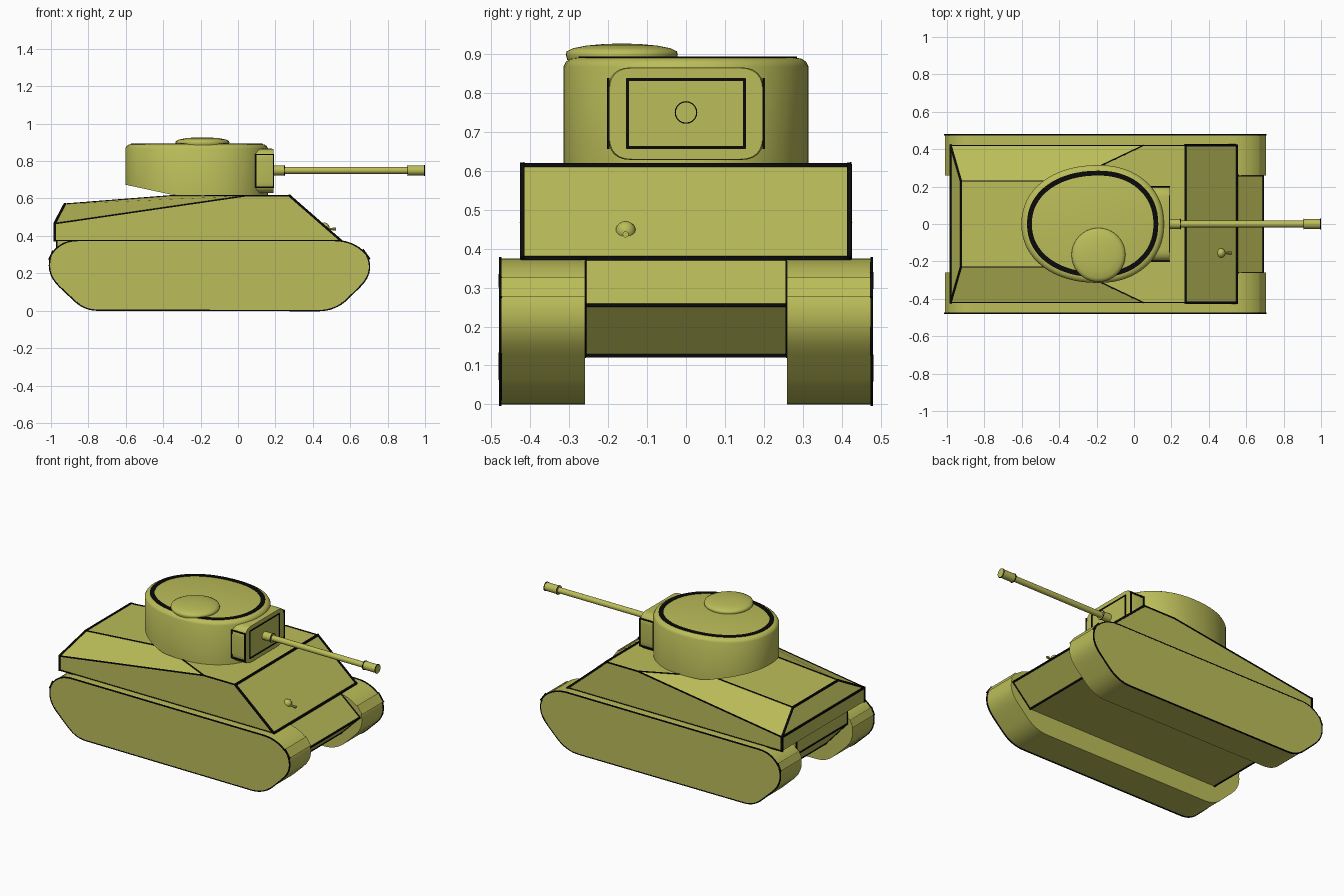
import bpy, bmesh, math
from mathutils import Vector

if "Cube" in bpy.data.objects:
    bpy.data.objects.remove(bpy.data.objects["Cube"])


def material(name, rgb):
    m = bpy.data.materials.new(name)
    m.diffuse_color = (*rgb, 1)
    m.use_nodes = True
    m.node_tree.nodes["Principled BSDF"].inputs["Base Color"].default_value = m.diffuse_color
    return m


OLIVE = material("olive", (0.50, 0.51, 0.10))
BLACK = material("black", (0.003, 0.003, 0.003))


def finish(name, bm, mat=OLIVE, smooth=None):
    bmesh.ops.recalc_face_normals(bm, faces=bm.faces)
    me = bpy.data.meshes.new(name)
    bm.to_mesh(me)
    bm.free()
    ob = bpy.data.objects.new(name, me)
    me.materials.append(mat)
    bpy.context.collection.objects.link(ob)
    if smooth:
        bpy.ops.object.select_all(action='DESELECT')
        ob.select_set(True)
        bpy.context.view_layer.objects.active = ob
        bpy.ops.object.shade_smooth_by_angle(angle=math.radians(smooth))
    return ob


def loft(name, loops, smooth=None, mat=OLIVE, cap=True):
    """Skin closed loops of equal length, capping both ends."""
    bm = bmesh.new()
    rows = [[bm.verts.new(p) for p in loop] for loop in loops]
    n = len(rows[0])
    for a, b in zip(rows, rows[1:]):
        for i in range(n):
            bm.faces.new((a[i], a[(i + 1) % n], b[(i + 1) % n], b[i]))
    if cap:
        bm.faces.new(rows[0])
        bm.faces.new(rows[-1])
    return finish(name, bm, mat, smooth)


def slab(name, profile, y0, y1, smooth=None):
    return loft(name, [[(x, y, z) for x, z in profile] for y in (y0, y1)], smooth)


def edging(name, lines, r):
    """Black square rods along polylines."""
    bm = bmesh.new()
    for pts in lines:
        for a, b in zip(pts, pts[1:]):
            a, b = Vector(a), Vector(b)
            d = (b - a).normalized()
            u = d.orthogonal().normalized() * r
            v = d.cross(u)
            ends = [[bm.verts.new(p + k) for k in (u, v, -u, -v)]
                    for p in (a - d * r * .5, b + d * r * .5)]
            for i in range(4):
                j = (i + 1) % 4
                bm.faces.new((ends[0][i], ends[0][j], ends[1][j], ends[1][i]))
            bm.faces.new(ends[0])
            bm.faces.new(ends[1])
    return finish(name, bm, BLACK)


def spin_x(name, profile, y, z, n=20):
    """Turned part along x from (x, radius) pairs."""
    loft(name, [[(x, y + r * math.cos(2 * math.pi * i / n), z + r * math.sin(2 * math.pi * i / n))
                 for i in range(n)] for x, r in profile], 35)


def rounded(points, steps=6):
    """Round a closed outline of (a, b, radius) corners."""
    out = []
    for i, (a, b, r) in enumerate(points):
        p = Vector((a, b))
        q0 = p + (Vector(points[i - 1][:2]) - p).normalized() * r
        q1 = p + (Vector(points[(i + 1) % len(points)][:2]) - p).normalized() * r
        if r == 0:
            out.append(p)
            continue
        for k in range(steps + 1):
            t = k / steps
            out.append(q0 * (1 - t) ** 2 + p * 2 * t * (1 - t) + q1 * t * t)
    return [tuple(p) for p in out]


# Tracks
track = rounded([(-.82, .003, .07), (-1.04, .21, .12), (-.965, .375, .11),
                 (.635, .375, .12), (.745, .22, .13), (.52, 0, .09)], 8)
for s, side in ((-1, "right"), (1, "left")):
    slab(side + "_track", track, s * .26, s * .48, 40)
    edging(side + "_track_edging", [[(x, s * .477, z) for x, z in track + track[:1]]], .005)

# Lower hull
lower = [(-.97, .375), (-.97, .29), (-.82, .125), (.56, .125), (.69, .255), (.55, .375)]
slab("lower_hull", lower, -.26, .26)
edging("lower_hull_edging",
       [[(x, s * .26, z) for x, z in lower[:3]] for s in (-1, 1)]
       + [[(x, s * .26, z) for x, z in lower[3:]] for s in (-1, 1)]
       + [[(x, -.26, z), (x, .26, z)] for x, z in lower[1:5]], .006)

# Upper hull: front plate, roof, engine deck, slanted flanks and rear
P = {"nose": (.55, .42, .375), "brow": (.275, .42, .615), "waist": (.05, .42, .615),
     "deck": (-.35, .23, .615), "tail": (-.925, .23, .57),
     "rear": (-.98, .42, .465), "foot": (-.98, .42, .375)}


def at(key, s):
    x, y, z = P[key]
    return (x, y * s, z)


bm = bmesh.new()
V = {(k, s): bm.verts.new(at(k, s)) for k in P for s in (-1, 1)}
for s in (-1, 1):
    for keys in (("nose", "brow", "waist", "rear", "foot"), ("waist", "deck", "tail", "rear")):
        bm.faces.new([V[k, s] for k in keys])
for keys in (("nose", "brow"), ("brow", "waist", "deck"), ("deck", "tail"),
             ("tail", "rear"), ("rear", "foot"), ("foot", "nose")):
    bm.faces.new([V[k, -1] for k in keys] + [V[k, 1] for k in reversed(keys)])
finish("upper_hull", bm)
edging("hull_thick_edging",
       [[at(k, s) for k in ("nose", "brow")] for s in (-1, 1)]
       + [[at(k, s) for k in ("tail", "rear", "foot")] for s in (-1, 1)]
       + [[at(k, -1), at(k, 1)] for k in ("nose", "brow", "tail", "rear")], .008)
edging("hull_thin_edging",
       [[at(k, s) for k in ("brow", "waist", "rear")] for s in (-1, 1)]
       + [[at(k, s) for k in ("waist", "deck", "tail")] for s in (-1, 1)]
       + [[at(k, s) for k in ("foot", "nose")] for s in (-1, 1)], .005)


# Turret: egg-shaped drum with a raised rear underside
def egg(inset, z):
    pts = []
    for i in range(64):
        a = 2 * math.pi * i / 64
        c, s = math.cos(a), math.sin(a)
        rx = (.35 if c > 0 else .412) - inset
        pts.append((-.19 + rx * math.copysign(abs(c) ** .93, c),
                    (.315 - inset) * math.copysign(abs(s) ** .93, s), z))
    return pts


base = [(x, y, .615 + max(0, -.33 - x) / .27 * .058) for x, y, _ in egg(0, 0)]
loft("turret", [base, egg(0, .868), egg(.006, .88), egg(.018, .888), egg(.032, .891)], 40)
loft("turret_roof_ring", [egg(.03, .889), egg(.03, .894), egg(.056, .894), egg(.056, .889)],
     mat=BLACK, cap=False)


# Hatch dome
def disc(r, z):
    return [(-.19 + r * math.cos(math.pi * i / 20), -.165 + r * math.sin(math.pi * i / 20), z)
            for i in range(40)]


loft("hatch", [disc(r, z) for r, z in ((.14, .885), (.144, .898), (.142, .907), (.125, .915),
                                       (.09, .922), (.045, .926), (.01, .927))], 60)

# Gun shield
shield = rounded([(-.2, .628, .06), (.2, .628, .06), (.2, .866, .06), (-.2, .866, .06)])
loft("gun_shield", [[(x, y * k, .747 + (z - .747) * k) for y, z in shield]
                    for x, k in ((.09, 1), (.182, 1), (.19, .985))], 40)
edging("gun_shield_edging",
       [[(.19, y, z) for y, z in ((-.15, .66), (.15, .66), (.15, .835), (-.15, .835), (-.15, .66))]]
       + [[(x, s * .2, z) for x, z in ((.19, .66), (.19, .835), (.095, .835), (.095, .66), (.19, .66))]
          for s in (-1, 1)], .005)

# Main gun
spin_x("gun_barrel", [(.18, .018), (.95, .018)], 0, .75)
spin_x("gun_collar", [(.19, .026), (.25, .026)], 0, .75)
spin_x("muzzle", [(.905, .026), (1.0, .026)], 0, .75)
edging("gun_rings", [[(x, .027 * math.cos(math.pi * i / 10), .75 + .027 * math.sin(math.pi * i / 10))
                      for i in range(21)] for x in (.248, .908, .997)], .0025)

# Bow machine gun
bm = bmesh.new()
bmesh.ops.create_uvsphere(bm, u_segments=16, v_segments=10, radius=.026)
bmesh.ops.translate(bm, verts=bm.verts, vec=(.463, -.155, .445))
finish("bow_gun_ball", bm, smooth=60)
spin_x("bow_gun_barrel", [(.46, .005), (.505, .005), (.505, .008), (.525, .008)], -.155, .437, 10)
